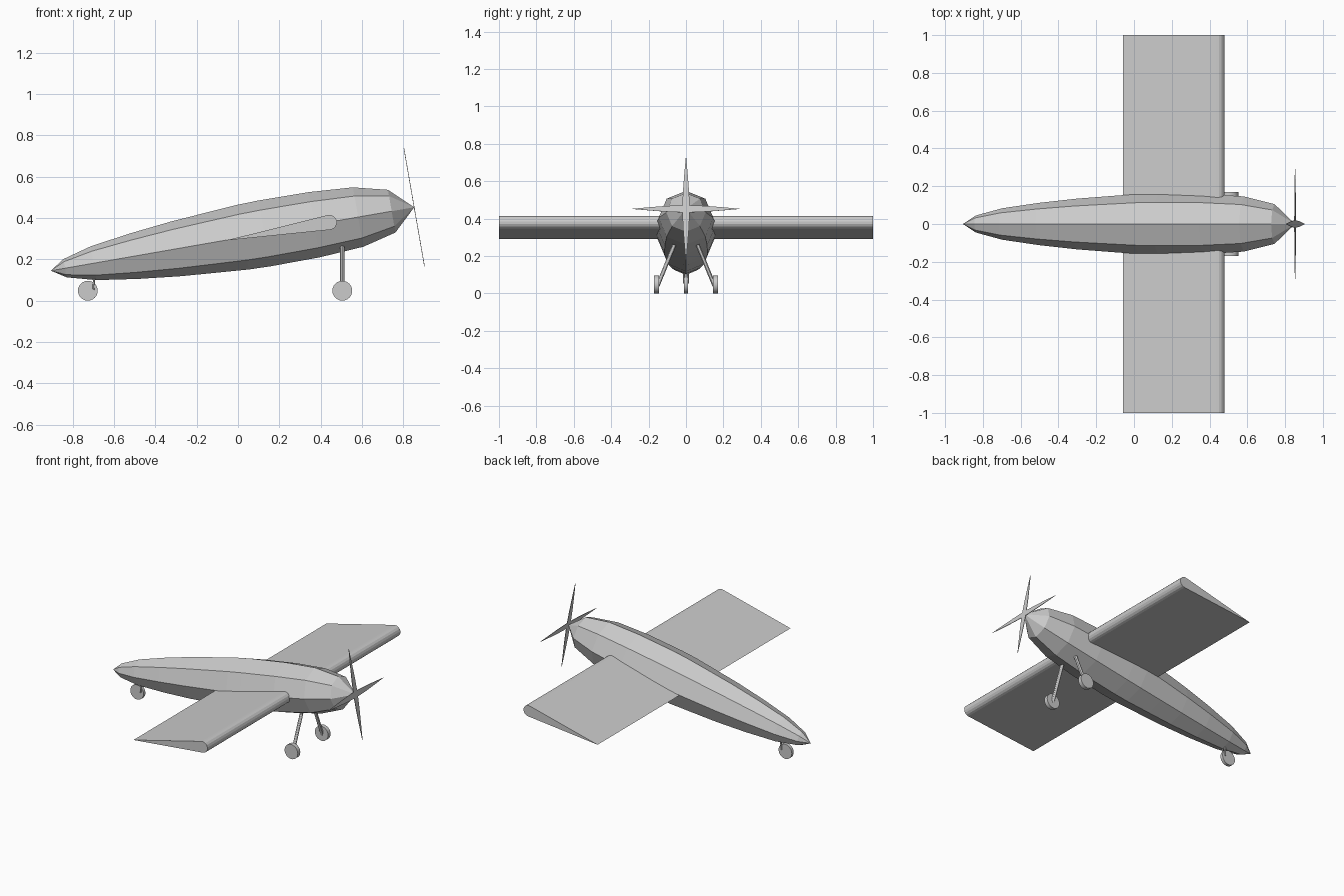
import bpy, bmesh, math
from mathutils import Vector, Matrix

if "Cube" in bpy.data.objects:
    bpy.data.objects.remove(bpy.data.objects["Cube"])

grey = bpy.data.materials.new("light grey")
grey.diffuse_color = (0.6, 0.6, 0.6, 1)
grey.use_nodes = True
grey.node_tree.nodes["Principled BSDF"].inputs["Base Color"].default_value = grey.diffuse_color
PITCH = math.radians(9.9)            # nose-up attitude on the ground
NOSE = Vector((0.853, 0, 0.452))
TAIL = Vector((-0.906, 0, 0.145))
tilt = Matrix.Rotation(-PITCH, 4, 'Y')


def finish(name, bm, smooth=False):
    bmesh.ops.recalc_face_normals(bm, faces=bm.faces)
    me = bpy.data.meshes.new(name)
    bm.to_mesh(me)
    bm.free()
    me.materials.append(grey)
    ob = bpy.data.objects.new(name, me)
    bpy.context.collection.objects.link(ob)
    if smooth:
        bpy.ops.object.select_all(action='DESELECT')
        ob.select_set(True)
        bpy.context.view_layer.objects.active = ob
        bpy.ops.object.shade_smooth_by_angle(angle=math.radians(30))
    return ob


def rod(name, a, b, r, sides=12, smooth=True):
    a, b = Vector(a), Vector(b)
    bm = bmesh.new()
    m = Matrix.Translation((a + b) / 2) @ (b - a).to_track_quat('Z', 'Y').to_matrix().to_4x4()
    bmesh.ops.create_cone(bm, cap_ends=True, segments=sides, radius1=r, radius2=r,
                          depth=(b - a).length, matrix=m)
    return finish(name, bm, smooth)


def prism(name, pts, depth, matrix):
    """Extrude a flat outline (local XY) by depth along local Z, centred."""
    bm = bmesh.new()
    f = bm.faces.new([bm.verts.new((x, y, -depth / 2)) for x, y in pts])
    ext = bmesh.ops.extrude_face_region(bm, geom=[f])
    bmesh.ops.translate(bm, vec=(0, 0, depth),
                        verts=[v for v in ext['geom'] if isinstance(v, bmesh.types.BMVert)])
    bm.transform(matrix)
    return finish(name, bm)


# Fuselage: eight-sided body of revolution, (distance from tail, radius)
stations = [(0.07, 0.045), (0.21, 0.083), (0.41, 0.112), (0.61, 0.134), (0.78, 0.147),
            (0.945, 0.159), (1.05, 0.162), (1.295, 0.160), (1.51, 0.146), (1.675, 0.105)]
bm = bmesh.new()
rings = []
for s, r in stations:
    rings.append([bm.verts.new((s, r * math.cos(i * math.pi / 4), r * math.sin(i * math.pi / 4)))
                  for i in range(8)])
tip0 = bm.verts.new((0, 0, 0))
tip1 = bm.verts.new(((NOSE - TAIL).length, 0, 0))
for i in range(8):
    j = (i + 1) % 8
    for p, q in zip(rings, rings[1:]):
        bm.faces.new((p[i], p[j], q[j], q[i]))
    bm.faces.new((tip0, rings[0][j], rings[0][i]))
    bm.faces.new((tip1, rings[-1][i], rings[-1][j]))
bm.transform(Matrix.Translation(TAIL) @ tilt)
finish("fuselage", bm)

# Wing: rounded leading edge, sharp trailing edge, one straight span
outline = [(-0.509, 0)]
for k in range(9):
    a = math.radians(-94 + 188 * k / 8)
    outline.append((0.036 * math.cos(a), 0.036 * math.sin(a)))
stand = Matrix.Rotation(math.pi / 2, 4, 'X')      # local XY -> world XZ
prism("wing", outline, 2.0, Matrix.Translation((0.443, 0, 0.379)) @ tilt @ stand)

# Propeller: two crossed thin tapered blades
half = [(0.29, 0), (0.19, 0.009), (0.10, 0.016), (0, 0.02)]
blade = half + [(-x, y) for x, y in half[-2::-1]]
blade += [(x, -y) for x, y in blade[-2:0:-1]]
face_forward = Matrix.Rotation(math.pi / 2, 4, 'Y')
for n, turn in (("vertical", 0), ("horizontal", math.pi / 2)):
    prism("propeller_" + n, blade, 0.003,
          Matrix.Translation(NOSE) @ tilt @ face_forward @ Matrix.Rotation(turn, 4, 'Z'))

# Main landing gear
for n, s in (("right", -1), ("left", 1)):
    rod("main_strut_" + n, (0.505, s * 0.062, 0.26), (0.505, s * 0.152, 0.04), 0.0105)
    rod("main_wheel_" + n, (0.505, s * 0.144, 0.048), (0.505, s * 0.17, 0.048), 0.048, 24)

# Tail wheel with a small fork
rod("tail_wheel", (-0.727, -0.01, 0.048), (-0.727, 0.01, 0.048), 0.048, 24)
for n, s in (("right", -1), ("left", 1)):
    rod("tail_fork_" + n, (-0.695, s * 0.011, 0.13), (-0.70, s * 0.011, 0.052), 0.005, 8)
